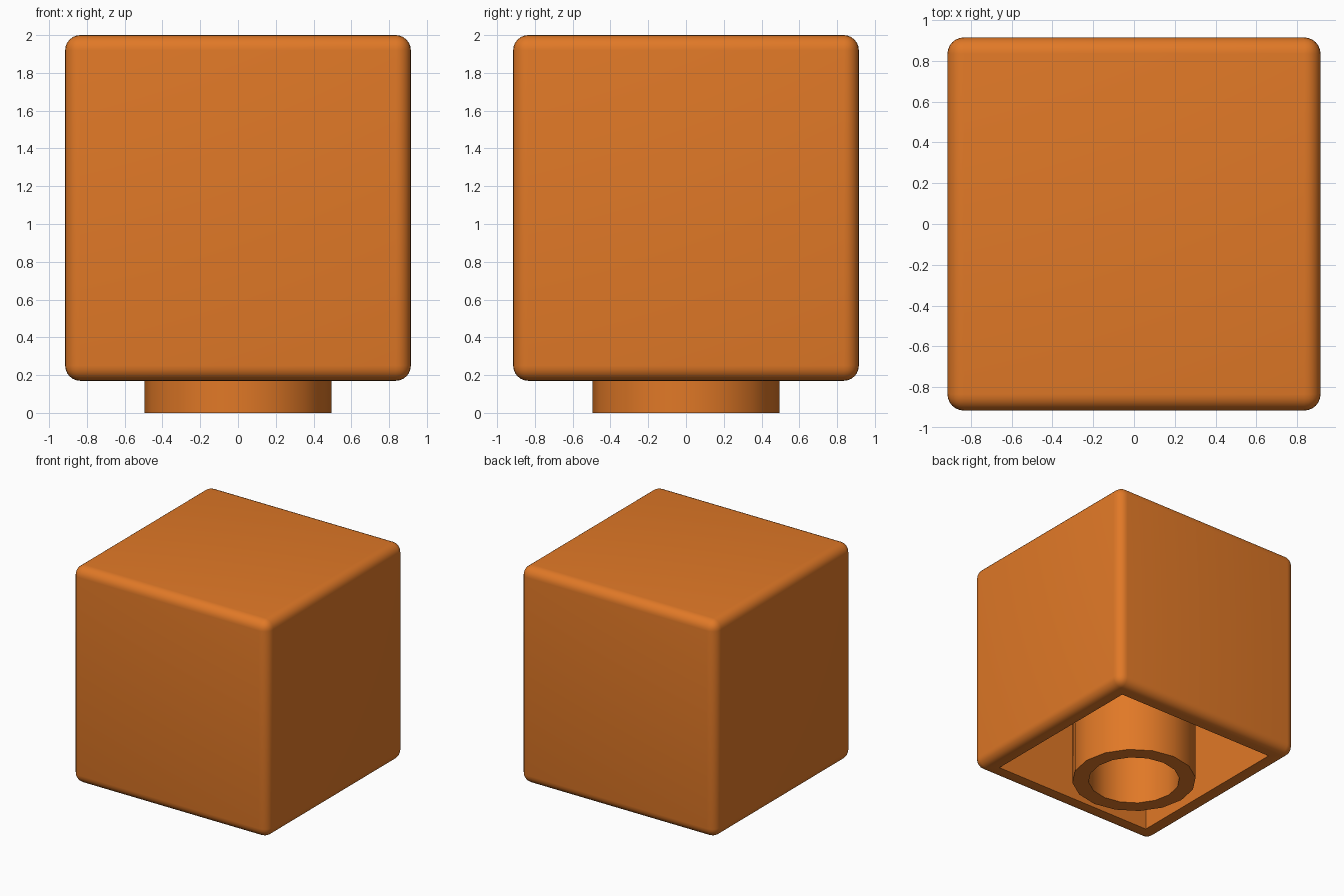
import bpy
import bmesh
import math
from mathutils import Matrix, Vector

cube = bpy.data.objects.get("Cube")
if cube:
    bpy.data.objects.remove(cube, do_unlink=True)

HALF, TOP, BASE = 0.915, 2.0, 0.17
ROUND, OPENING, CEILING = 0.08, 0.735, 1.82
TUBE_OUTER, TUBE_INNER, SIDES = 0.495, 0.365, 16

orange = bpy.data.materials.new("orange plastic")
orange.use_nodes = True
colour = (0.75, 0.19, 0.02, 1)
orange.diffuse_color = colour
orange.node_tree.nodes["Principled BSDF"].inputs["Base Color"].default_value = colour


def finish(bm, name):
    bmesh.ops.recalc_face_normals(bm, faces=bm.faces)
    mesh = bpy.data.meshes.new(name)
    bm.to_mesh(mesh)
    bm.free()
    mesh.materials.append(orange)
    obj = bpy.data.objects.new(name, mesh)
    bpy.context.collection.objects.link(obj)
    bpy.ops.object.select_all(action="DESELECT")
    obj.select_set(True)
    bpy.context.view_layer.objects.active = obj
    bpy.ops.object.shade_smooth_by_angle(angle=math.radians(35))
    return obj


# Rounded box shell, hollowed from below
bm = bmesh.new()
place = Matrix.Translation((0, 0, (TOP + BASE) / 2))
bmesh.ops.create_cube(bm, size=2 * HALF, matrix=place)
bmesh.ops.bevel(bm, geom=bm.edges[:], offset=ROUND, segments=6,
                profile=0.5, affect="EDGES", clamp_overlap=True)
floor = min(bm.faces, key=lambda f: f.calc_center_median().z)
bmesh.ops.inset_region(bm, faces=[floor], thickness=HALF - ROUND - OPENING)
result = bmesh.ops.extrude_face_region(bm, geom=[floor])
verts = [v for v in result["geom"] if isinstance(v, bmesh.types.BMVert)]
bmesh.ops.translate(bm, verts=verts, vec=Vector((0, 0, CEILING - BASE)))
if floor.is_valid:
    bmesh.ops.delete(bm, geom=[floor], context="FACES_ONLY")
finish(bm, "box_shell")

# Neck tube, spun from a rectangular profile and hanging from the ceiling
bm = bmesh.new()
profile = [bm.verts.new(p) for p in (
    (TUBE_OUTER, 0, 0), (TUBE_OUTER, 0, CEILING),
    (TUBE_INNER, 0, CEILING), (TUBE_INNER, 0, 0))]
edges = [bm.edges.new((profile[i], profile[(i + 1) % 4])) for i in range(4)]
bmesh.ops.spin(bm, geom=profile + edges, cent=(0, 0, 0), axis=(0, 0, 1),
               angle=math.tau, steps=SIDES)
bmesh.ops.remove_doubles(bm, verts=bm.verts, dist=0.0001)
finish(bm, "neck_tube")
